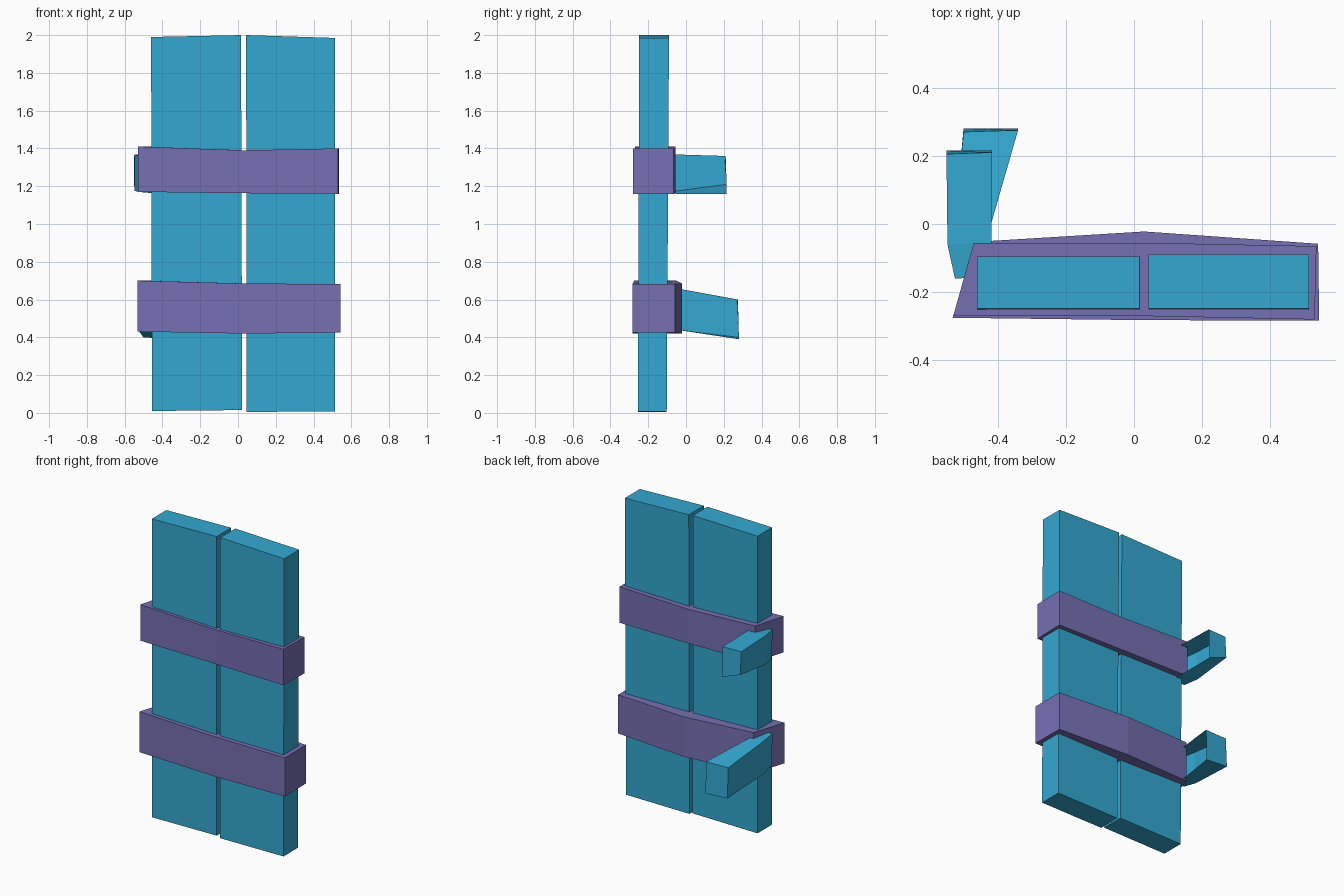
import bpy, bmesh

cube = bpy.data.objects.get("Cube")
if cube:
    bpy.data.objects.remove(cube)


def material(name, rgb):
    m = bpy.data.materials.new(name)
    m.use_nodes = True
    m.diffuse_color = (*rgb, 1)
    m.node_tree.nodes["Principled BSDF"].inputs["Base Color"].default_value = (*rgb, 1)
    return m


teal = material("teal paint", (0.034, 0.39, 0.64))
purple = material("purple paint", (0.18, 0.16, 0.45))


def loft(name, rings, mat, start_cap=True, open_side=None):
    """Skin four-cornered rings; open_side leaves out one long side."""
    bm = bmesh.new()
    loops = [[bm.verts.new(p) for p in ring] for ring in rings]
    for a, b in zip(loops, loops[1:]):
        for i in range(4):
            if i != open_side:
                j = (i + 1) % 4
                bm.faces.new((a[i], a[j], b[j], b[i]))
    if start_cap:
        bm.faces.new(loops[0][::-1])
    bm.faces.new(loops[-1])
    bmesh.ops.recalc_face_normals(bm, faces=bm.faces)
    mesh = bpy.data.meshes.new(name)
    bm.to_mesh(mesh)
    bm.free()
    mesh.materials.append(mat)
    obj = bpy.data.objects.new(name, mesh)
    bpy.context.collection.objects.link(obj)
    return obj


# Upright planks: (x left, x right, y front, y back, z left, z right) per end
def plank(name, *ends):
    loft(name, [[(l, f, zl), (r, f, zr), (r, b, zr), (l, b, zl)]
                for l, r, f, b, zl, zr in ends], teal)


plank("right_plank", (-0.455, 0.022, -0.255, -0.102, 0.01, 0.015),
      (-0.46, 0.016, -0.248, -0.095, 1.99, 2.0))
plank("left_plank", (0.046, 0.513, -0.255, -0.102, 0.005, 0.008),
      (0.043, 0.513, -0.248, -0.09, 2.0, 1.985))


# Cross bands: (x front, x back, y front, y back, z bottom, z top) per section
def band(name, *sections):
    loft(name, [[(xf, f, lo), (xb, b, lo), (xb, b, hi), (xf, f, hi)]
                for xf, xb, f, b, lo, hi in sections], purple)


band("upper_band", (-0.53, -0.47, -0.27, -0.055, 1.17, 1.41),
     (0.03, 0.03, -0.27, -0.055, 1.163, 1.39),
     (0.53, 0.535, -0.28, -0.065, 1.16, 1.4))
band("lower_band", (-0.532, -0.46, -0.275, -0.052, 0.43, 0.70),
     (0.03, 0.03, -0.282, -0.022, 0.42, 0.685),
     (0.543, 0.54, -0.283, -0.058, 0.425, 0.682))


# Hooks: (y, x outer, x inner, z outer bottom, z inner bottom, z top) per section
def hook(name, *sections):
    rings = [[(o, y, zo), (i, y, zi), (i, y - 0.005, top), (o, y - 0.01, top)]
             for y, o, i, zo, zi, top in sections]
    loft(name, rings, teal, start_cap=False, open_side=1)


hook("upper_hook", (-0.15, -0.525, -0.42, 1.17, 1.165, 1.36),
     (-0.05, -0.547, -0.418, 1.175, 1.16, 1.368),
     (0.215, -0.55, -0.416, 1.21, 1.16, 1.36))
hook("lower_hook", (-0.15, -0.525, -0.44, 0.46, 0.45, 0.67),
     (-0.05, -0.53, -0.435, 0.44, 0.44, 0.66),
     (0.28, -0.5, -0.34, 0.40, 0.39, 0.6))
